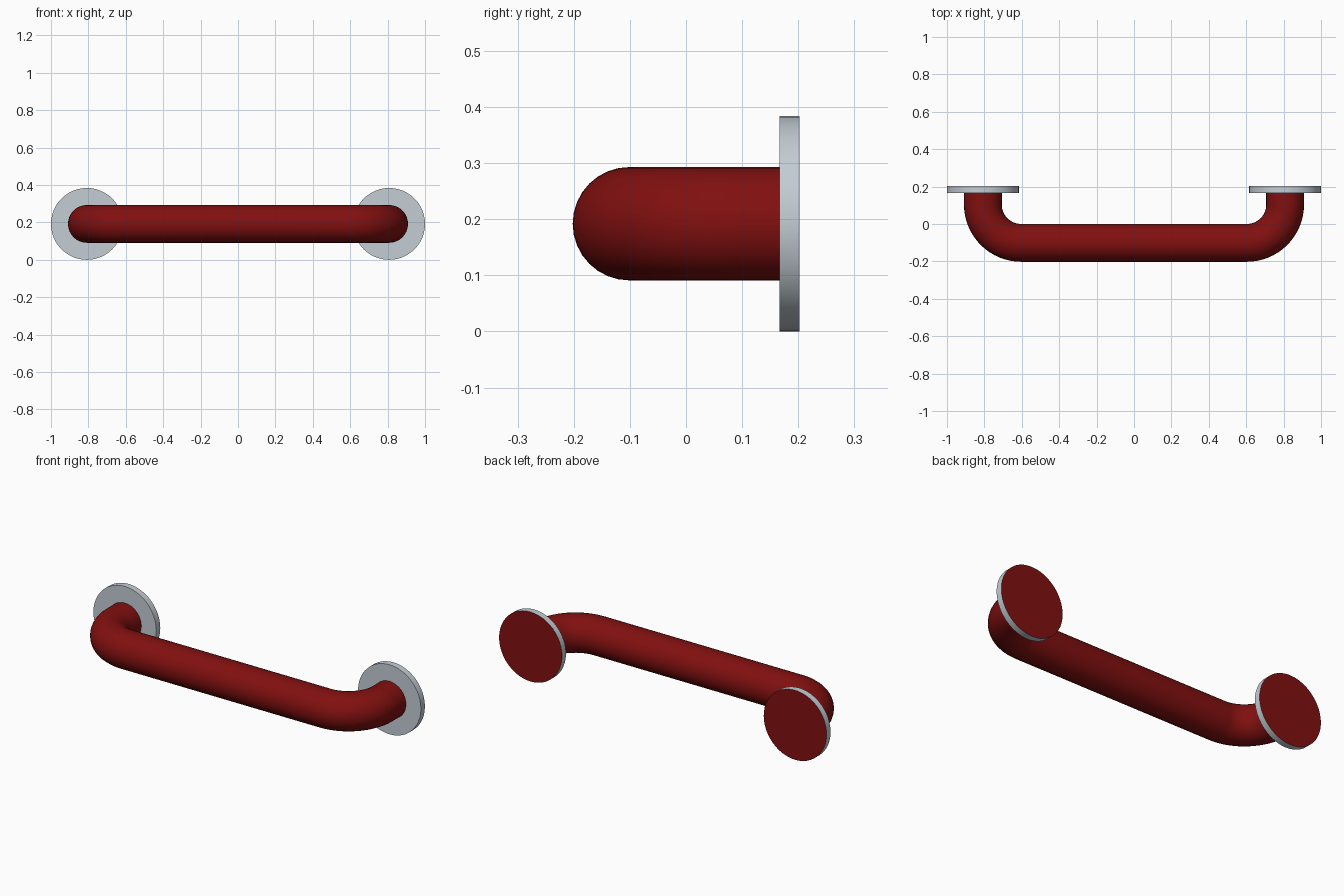
import bpy, bmesh, math
from mathutils import Matrix

if "Cube" in bpy.data.objects:
    bpy.data.objects.remove(bpy.data.objects["Cube"])

Z, R = 0.192, 0.101          # bar height and radius
FX, FR = 0.808, 0.192        # flange centre and radius
Y0, Y1 = 0.167, 0.202        # flange front and back
BEND = 0.205                 # bend radius of the bar centreline


def material(name, rgb):
    m = bpy.data.materials.new(name)
    m.diffuse_color = (*rgb, 1)
    m.use_nodes = True
    m.node_tree.nodes["Principled BSDF"].inputs["Base Color"].default_value = m.diffuse_color
    return m


red = material("dark red", (0.22, 0.005, 0.005))
grey = material("light steel", (0.55, 0.61, 0.66))


def add_mesh(name, bm, mats):
    me = bpy.data.meshes.new(name)
    bm.to_mesh(me)
    bm.free()
    for m in mats:
        me.materials.append(m)
    ob = bpy.data.objects.new(name, me)
    bpy.context.collection.objects.link(ob)
    bpy.ops.object.select_all(action='DESELECT')
    ob.select_set(True)
    bpy.context.view_layer.objects.active = ob
    bpy.ops.object.shade_smooth_by_angle(angle=math.radians(35))
    return ob


# Bar: circle swept along a straight run with a quarter bend at each end
STEPS, SIDES = 16, 32
half = [(FX, (Y0 + Y1) / 2, math.pi / 2)]
for i in range(STEPS + 1):
    a = math.pi / 2 * (1 - i / STEPS)    # heading: pi/2 = back, 0 = sideways
    half.append((FX - BEND + BEND * math.sin(a), -R + BEND - BEND * math.cos(a), a))
path = half + [(-x, y, -a) for x, y, a in reversed(half)]

bm = bmesh.new()
rings = []
for x, y, a in path:
    ring = []
    for k in range(SIDES):
        t = 2 * math.pi * k / SIDES
        out = R * math.cos(t)
        ring.append(bm.verts.new((x + out * math.sin(a), y - out * math.cos(a),
                                  Z + R * math.sin(t))))
    rings.append(ring)
for r0, r1 in zip(rings, rings[1:]):
    for k in range(SIDES):
        n = (k + 1) % SIDES
        bm.faces.new((r0[k], r0[n], r1[n], r1[k]))
bm.faces.new(rings[0])
bm.faces.new(rings[-1])
bmesh.ops.recalc_face_normals(bm, faces=bm.faces)
add_mesh("grab_bar", bm, [red])

# Wall flanges: steel discs with a red back face
for side, s in (("left", -1), ("right", 1)):
    bm = bmesh.new()
    place = Matrix.Translation((s * FX, (Y0 + Y1) / 2, Z)) @ Matrix.Rotation(math.pi / 2, 4, 'X')
    bmesh.ops.create_cone(bm, cap_ends=True, segments=48, radius1=FR, radius2=FR,
                          depth=Y1 - Y0, matrix=place)
    bmesh.ops.recalc_face_normals(bm, faces=bm.faces)
    for f in bm.faces:
        f.material_index = 1 if f.normal.y > 0.9 and len(f.verts) > 4 else 0
    add_mesh(side + "_flange", bm, [grey, red])
